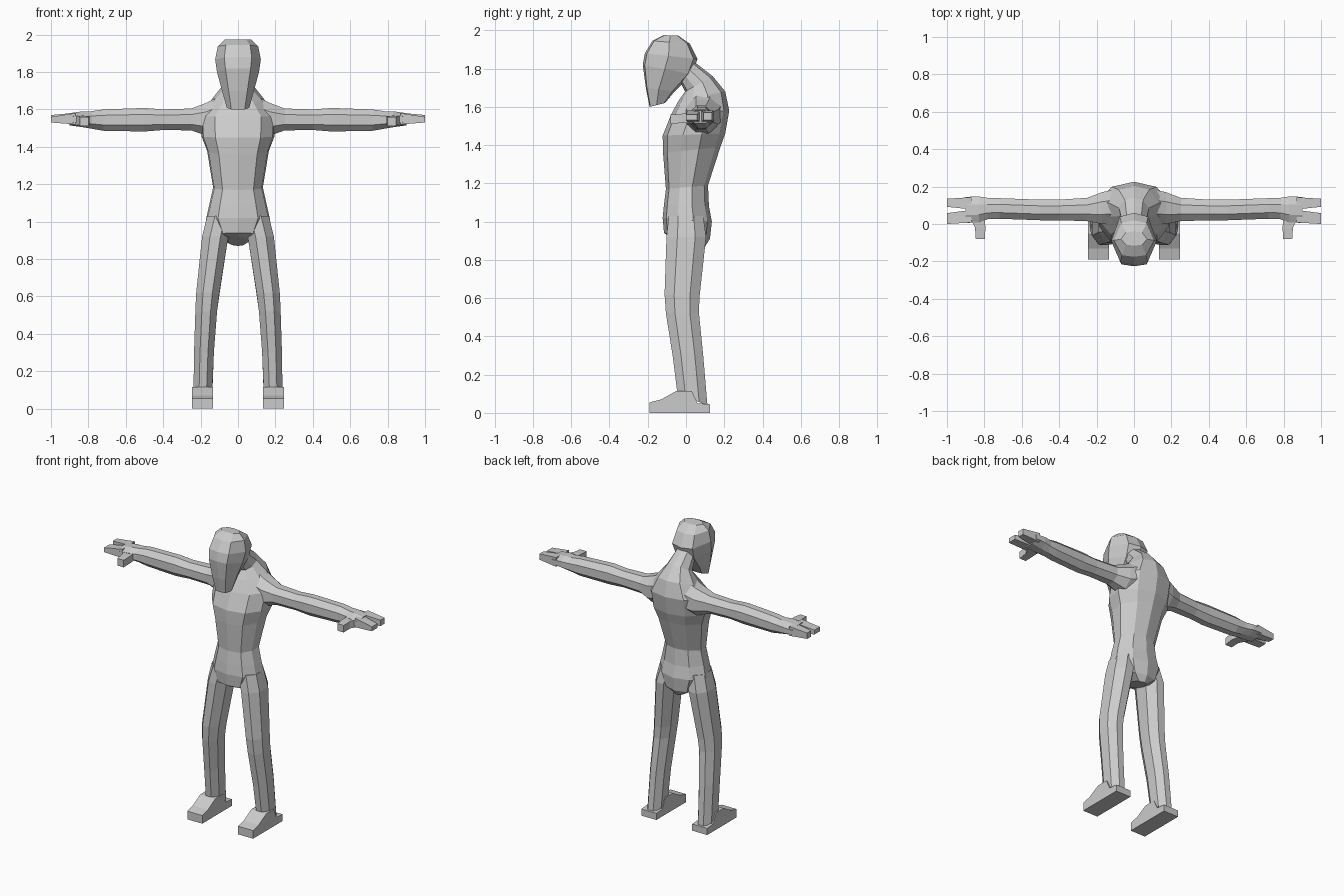
import bpy, bmesh
from mathutils import Vector as V

skin = bpy.data.materials.new("light grey")
skin.diffuse_color = (0.6, 0.6, 0.6, 1)

# ring outlines in unit (u, v) space
ROUND = [(0, -1), (.62, -.85), (.95, -.35), (1, .25), (.6, .82),
         (0, 1), (-.6, .82), (-1, .25), (-.95, -.35), (-.62, -.85)]
FACE = [(0, -1), (.6, -.92), (1, -.1), (.62, .85), (0, 1),
        (-.62, .85), (-1, -.1), (-.6, -.92)]
OCT = [(.4, -1), (1, -.45), (1, .45), (.4, 1),
       (-.4, 1), (-1, .45), (-1, -.45), (-.4, -1)]
BOX = [(1, -1), (1, 1), (-1, 1), (-1, -1)]


def loft(name, shape, rings, mirror=False):
    """Skin a tube through rings of (centre, u half axis, v half axis)."""
    bm = bmesh.new()
    loops = [[bm.verts.new(V(c) + V(u) * a + V(w) * b) for a, b in shape]
             for c, u, w in rings]
    n = len(shape)
    for lo, hi in zip(loops, loops[1:]):
        for i in range(n):
            j = (i + 1) % n
            bm.faces.new((lo[i], lo[j], hi[j], hi[i]))
    bm.faces.new(loops[0][::-1])
    bm.faces.new(loops[-1])
    bmesh.ops.recalc_face_normals(bm, faces=bm.faces)
    me = bpy.data.meshes.new(name)
    bm.to_mesh(me)
    bm.free()
    me.materials.append(skin)
    ob = bpy.data.objects.new(name, me)
    bpy.context.collection.objects.link(ob)
    if mirror:
        ob.modifiers.new("mirror", 'MIRROR')
    return ob


def upright(rows):
    """Rows: front y, front z, back y, back z, half width [, centre x]."""
    out = []
    for fy, fz, by, bz, hw, *x in rows:
        f, b = V((0, fy, fz)), V((0, by, bz))
        c = (f + b) / 2 + V((x[0] if x else 0, 0, 0))
        out.append((c, (hw, 0, 0), (b - f) / 2))
    return out


def sideways(rows):
    """Rows: x, y min, y max, z min, z max."""
    return [((x, (a + b) / 2, (c + d) / 2), (0, (b - a) / 2, 0), (0, 0, (d - c) / 2))
            for x, a, b, c, d in rows]


# torso, hunched forward into the neck
loft("torso", ROUND, upright([
    (-.08, .92, .10, .87, .05),
    (-.115, .94, .125, .91, .13),
    (-.122, 1.02, .135, 1.0, .172),
    (-.115, 1.09, .12, 1.08, .155),
    (-.105, 1.17, .115, 1.19, .133),
    (-.12, 1.36, .18, 1.39, .165),
    (-.122, 1.45, .205, 1.46, .195),
    (-.078, 1.56, .226, 1.58, .20),
    (-.04, 1.63, .205, 1.68, .135),
    (-.005, 1.68, .14, 1.76, .08),
    (-.03, 1.73, .05, 1.83, .065),
    (-.09, 1.77, .0, 1.87, .06)]))

# head
loft("head", FACE, upright([
    (-.19, 1.60, -.11, 1.62, .06),
    (-.21, 1.70, -.06, 1.68, .083),
    (-.226, 1.82, .03, 1.77, .112),
    (-.215, 1.88, .06, 1.85, .122),
    (-.175, 1.945, .02, 1.93, .108),
    (-.115, 1.975, -.04, 1.972, .07)]))

# arms
loft("arm", OCT, sideways([
    (.08, .0, .19, 1.47, 1.68),
    (.17, .0, .17, 1.46, 1.635),
    (.25, .015, .14, 1.488, 1.605),
    (.40, .02, .13, 1.49, 1.60),
    (.50, .02, .13, 1.482, 1.608),
    (.72, .028, .138, 1.486, 1.60),
    (.80, .025, .14, 1.50, 1.588)]), True)

# hands: palm, two finger groups, thumb
loft("palm", OCT, sideways([
    (.77, .03, .138, 1.495, 1.59),
    (.83, .008, .147, 1.505, 1.59),
    (.90, .006, .145, 1.515, 1.58)]), True)
loft("front_fingers", BOX, sideways([
    (.87, .008, .075, 1.52, 1.58), (1.0, .0, .058, 1.53, 1.56)]), True)
loft("back_fingers", BOX, sideways([
    (.87, .078, .143, 1.52, 1.582), (1.0, .092, .135, 1.53, 1.57)]), True)
loft("thumb", BOX, [((.84, .04, 1.54), (.04, 0, 0), (0, 0, .025)),
                    ((.822, -.02, 1.54), (.028, 0, 0), (0, 0, .024)),
                    ((.822, -.08, 1.535), (.024, 0, 0), (0, 0, .024))], True)

# legs
loft("leg", OCT, upright([
    (-.09, 1.03, .09, 1.03, .07, .095),
    (-.102, .92, .105, .92, .07, .122),
    (-.112, .62, .07, .60, .062, .162),
    (-.105, .52, .068, .52, .058, .17),
    (-.07, .30, .09, .30, .053, .182),
    (-.045, .10, .112, .04, .05, .188)]), True)

# feet: wedge cross-sections from toe to heel, then a low heel block
feet = [(-.19, .0, .055), (-.13, .0, .07), (-.05, .0, .115), (.03, .0, .115), (.06, .0, .05), (.125, .0, .045)]
loft("foot", BOX, [((.19, y, (a + b) / 2), (.056, 0, 0), (0, 0, (b - a) / 2))
                   for y, a, b in feet], True)
